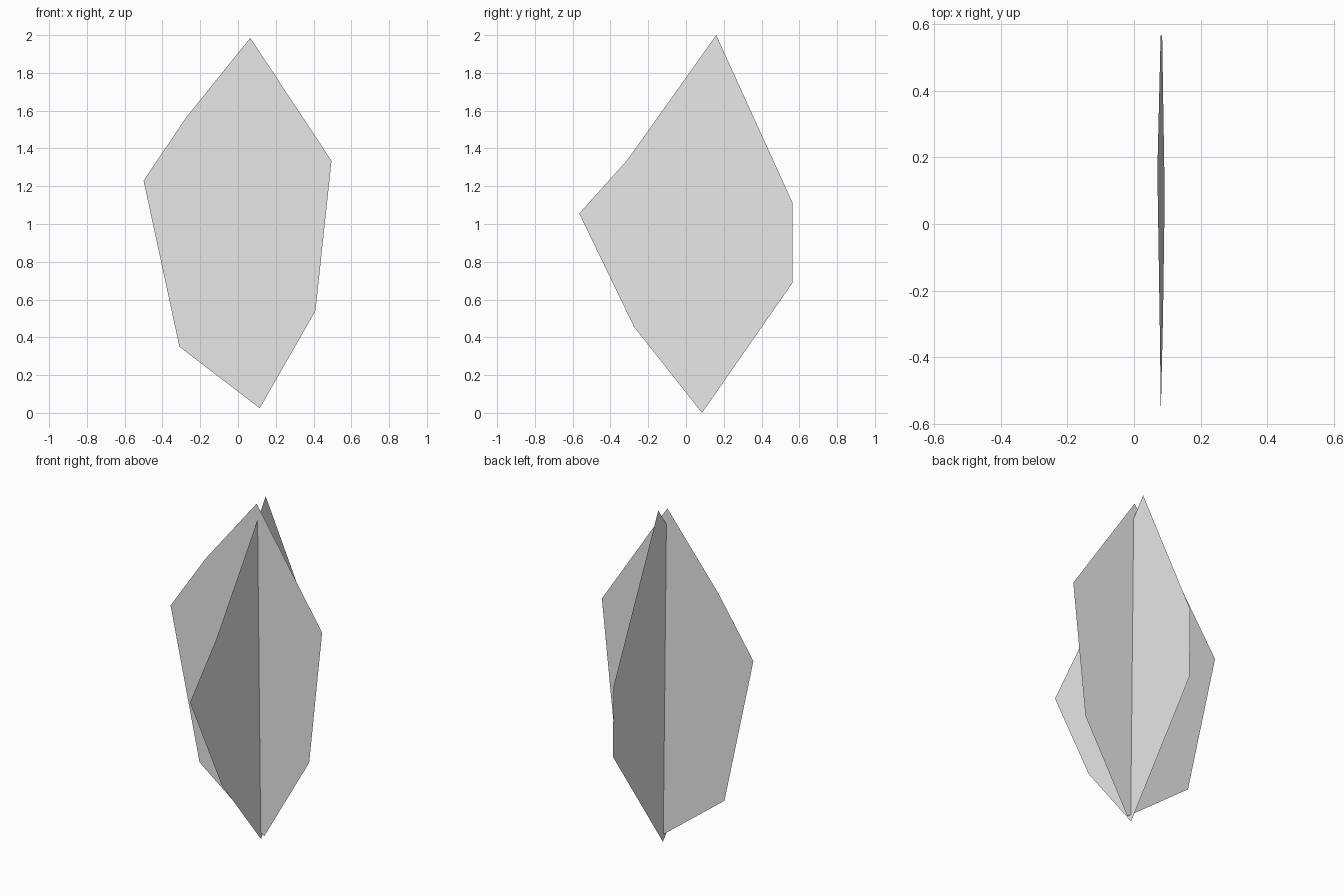
import bpy
import bmesh

cube = bpy.data.objects.get("Cube")
if cube:
    bpy.data.objects.remove(cube, do_unlink=True)

# Single plain grey material
grey = bpy.data.materials.new("light_grey")
grey.use_nodes = True
colour = (0.8, 0.8, 0.8, 1)
grey.diffuse_color = colour
grey.node_tree.nodes["Principled BSDF"].inputs["Base Color"].default_value = colour


def make_blade(name, outline, place):
    """Build one flat blade; place maps an outline point into space."""
    bm = bmesh.new()
    bm.faces.new([bm.verts.new(place(across, up)) for across, up in outline])
    mesh = bpy.data.meshes.new(name)
    bm.to_mesh(mesh)
    bm.free()
    mesh.materials.append(grey)
    blade = bpy.data.objects.new(name, mesh)
    bpy.context.collection.objects.link(blade)
    return blade


# Wide blade facing the front
front_outline = [(0.065, 1.985), (-0.27, 1.57), (-0.5, 1.23), (-0.31, 0.35),
                 (0.115, 0.025), (0.41, 0.54), (0.495, 1.335)]
make_blade("front_blade", front_outline, lambda across, up: (across, 0.082, up))

# Crossing blade, leaning very slightly sideways
side_outline = [(0.16, 2.0), (-0.31, 1.34), (-0.565, 1.055), (-0.275, 0.455),
                (0.085, 0.0), (0.565, 0.69), (0.565, 1.11)]
make_blade("side_blade", side_outline,
           lambda across, up: (0.092 - 0.011 * up, across, up))
